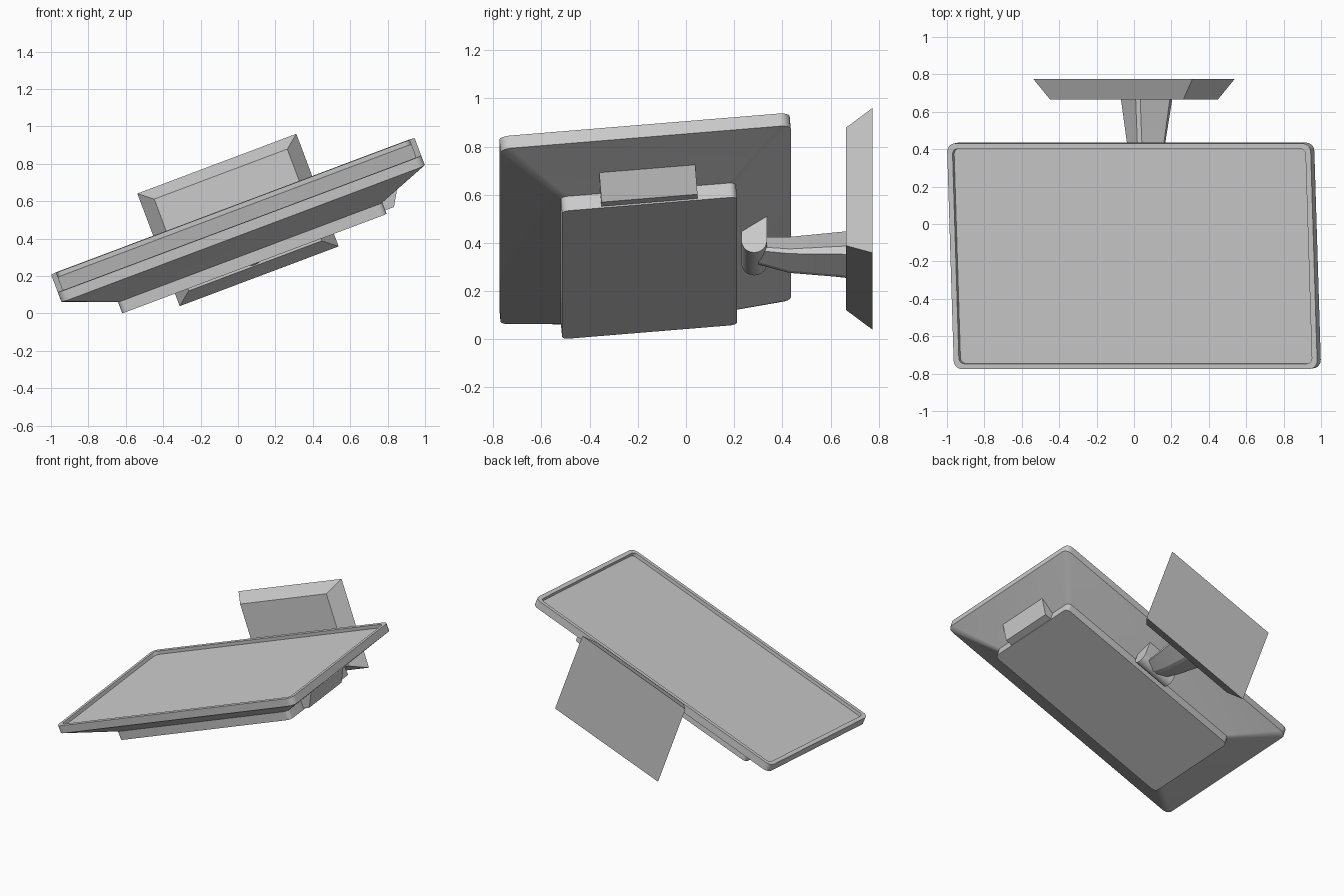
import bpy, bmesh
from math import radians, cos, sin, pi
from mathutils import Matrix, Vector

if "Cube" in bpy.data.objects:
    bpy.data.objects.remove(bpy.data.objects["Cube"])

# Whole model is rolled about y; the display is also tilted in that frame
ROLL = Matrix.Translation((0, 0, 0.5)) @ Matrix.Rotation(radians(-20.6), 4, 'Y')
TILT = ROLL @ Matrix.Translation((0, -0.17, 0)) @ Matrix.Rotation(radians(5), 4, 'X')


def loft(name, loops, matrix):
    """Skin a list of equal-length closed loops and cap both ends."""
    bm = bmesh.new()
    rings = [[bm.verts.new(matrix @ Vector(p)) for p in lp] for lp in loops]
    n = len(rings[0])
    for a, b in zip(rings, rings[1:]):
        for i in range(n):
            j = (i + 1) % n
            bm.faces.new((a[i], a[j], b[j], b[i]))
    bm.faces.new(rings[0])
    bm.faces.new(rings[-1])
    bmesh.ops.recalc_face_normals(bm, faces=bm.faces)
    mesh = bpy.data.meshes.new(name)
    bm.to_mesh(mesh)
    bm.free()
    ob = bpy.data.objects.new(name, mesh)
    bpy.context.collection.objects.link(ob)
    return ob


def smooth(ob, angle=25):
    bpy.ops.object.select_all(action='DESELECT')
    ob.select_set(True)
    bpy.context.view_layer.objects.active = ob
    bpy.ops.object.shade_smooth_by_angle(angle=radians(angle))


def rounded_rect(hx, hy, r, z, seg=6):
    pts = []
    for k, (sx, sy) in enumerate(((1, 1), (-1, 1), (-1, -1), (1, -1))):
        for i in range(seg + 1):
            t = (k + i / seg) * pi / 2
            pts.append((sx * (hx - r) + r * cos(t), sy * (hy - r) + r * sin(t), z))
    return pts


# Display housing: recessed screen, bezel, rim, tapered back, rear box
housing = loft("display_housing", [
    rounded_rect(1.008, 0.577, 0.03, 0.003),
    rounded_rect(1.008, 0.577, 0.03, 0.028),
    rounded_rect(1.038, 0.605, 0.045, 0.028),
    rounded_rect(1.038, 0.605, 0.045, -0.028),
    rounded_rect(0.755, 0.365, 0.03, -0.155),
    rounded_rect(0.755, 0.365, 0.03, -0.219),
], TILT)
smooth(housing)

# Connector block on the side of the rear box
side = [(0.70, -0.212), (0.805, -0.212), (0.885, -0.075), (0.70, -0.075)]
loft("connector_block", [[(x, y, z) for x, z in side] for y in (-0.2, 0.2)], TILT)

# Hinge: round underneath, slanted top buried in the tapered back
R, HY, HW = 0.053, 0.283, -0.147
prof = [(HY + R * cos(t), HW + R * sin(t)) for t in (pi + pi * i / 12 for i in range(13))]
prof += [(HY + R, -0.03), (HY - R, -0.09)]
hinge = loft("hinge", [[(x, y, z) for y, z in prof] for x in (-0.135, 0.135)], ROLL)
smooth(hinge)


# Neck: flared arm with ridged section (y, half width, ridge, side top, side bottom, keel)
def neck_section(y, hu, ridge, top, low, keel):
    right = [(0.013, keel), (hu, low), (hu, top), (0.013, ridge)]
    return [(u, y, w) for u, w in right + [(-u, w) for u, w in reversed(right)]]


neck = loft("neck", [
    neck_section(0.30, 0.083, -0.085, -0.155, -0.172, -0.197),
    neck_section(0.43, 0.105, -0.085, -0.173, -0.194, -0.235),
    neck_section(0.67, 0.140, -0.060, -0.173, -0.210, -0.256),
], ROLL)
smooth(neck, 15)


# Base plate: frustum, wider at the back
def rect(hx, hz, y):
    return [(sx * hx, y, sz * hz) for sx, sz in ((-1, -1), (1, -1), (1, 1), (-1, 1))]


loft("base_plate", [rect(0.38, 0.262, 0.665), rect(0.454, 0.3215, 0.775)], ROLL)
